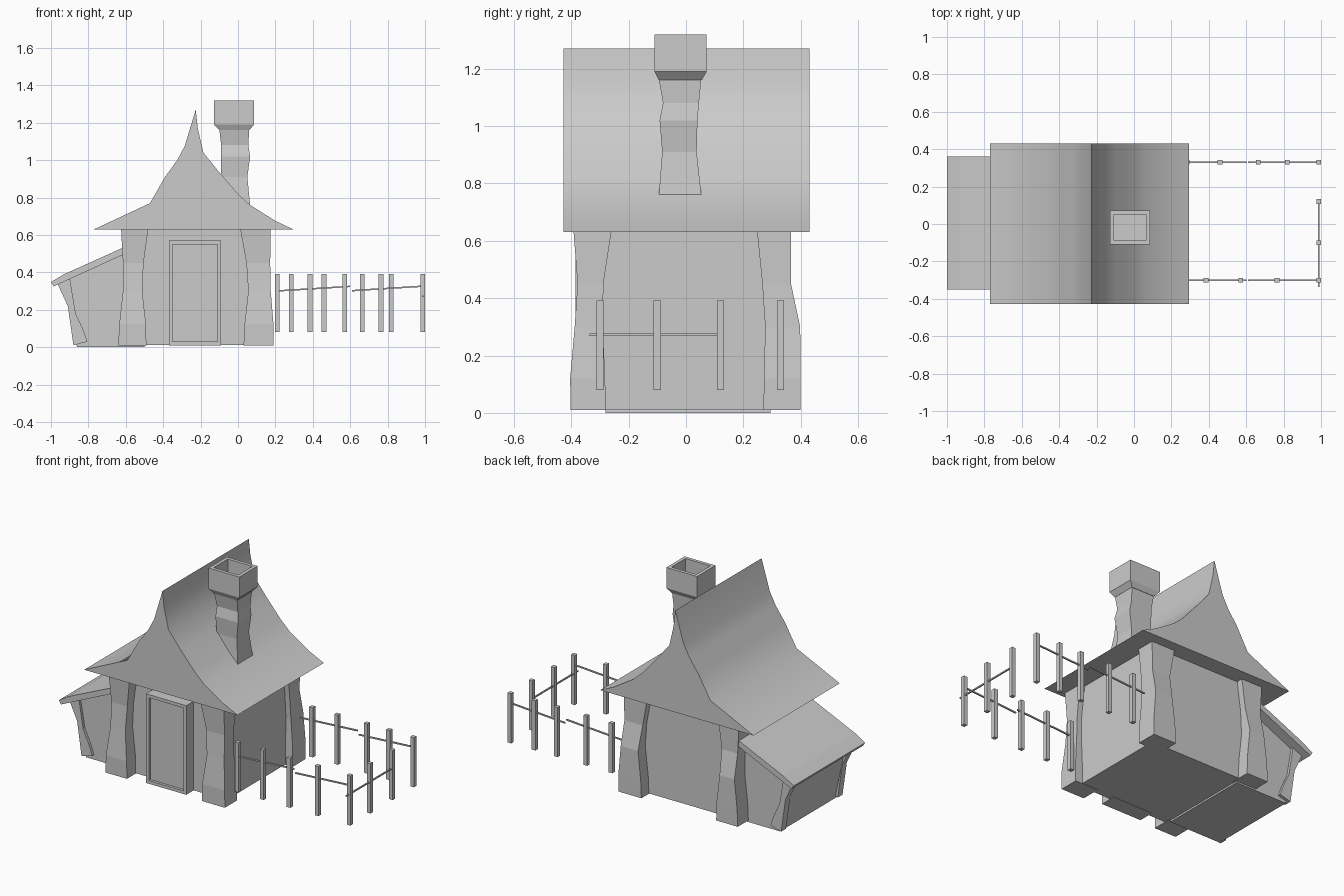
import bpy, bmesh
from mathutils import Vector

if "Cube" in bpy.data.objects:
    bpy.data.objects.remove(bpy.data.objects["Cube"])


def finish(bm, name):
    bmesh.ops.recalc_face_normals(bm, faces=bm.faces[:])
    me = bpy.data.meshes.new(name)
    bm.to_mesh(me)
    bm.free()
    ob = bpy.data.objects.new(name, me)
    bpy.context.collection.objects.link(ob)
    return ob


def smooth(ob, angle=0.65):
    bpy.ops.object.select_all(action='DESELECT')
    ob.select_set(True)
    bpy.context.view_layer.objects.active = ob
    bpy.ops.object.shade_smooth_by_angle(angle=angle)


def extrude_y(name, pts, y0, y1):
    """Extrude an xz outline along y."""
    bm = bmesh.new()
    f = bm.faces.new([bm.verts.new((x, y0, z)) for x, z in pts])
    g = bmesh.ops.extrude_face_region(bm, geom=[f])
    vs = [v for v in g['geom'] if isinstance(v, bmesh.types.BMVert)]
    bmesh.ops.translate(bm, verts=vs, vec=(0, y1 - y0, 0))
    return finish(bm, name)


def loft(name, rings, cup=None):
    """Stack rectangles (x0, x1, y0, y1, z); cup = (wall, depth) hollows the top."""
    bm = bmesh.new()
    loops = [[bm.verts.new(p) for p in ((a, c, z), (b, c, z), (b, d, z), (a, d, z))]
             for a, b, c, d, z in rings]
    bm.faces.new(loops[0])
    top = bm.faces.new(loops[-1])
    for lo, hi in zip(loops, loops[1:]):
        for i in range(4):
            j = (i + 1) % 4
            bm.faces.new((lo[i], lo[j], hi[j], hi[i]))
    if cup:
        bm.normal_update()
        bmesh.ops.inset_region(bm, faces=[top], thickness=cup[0])
        g = bmesh.ops.extrude_face_region(bm, geom=[top])
        vs = [v for v in g['geom'] if isinstance(v, bmesh.types.BMVert)]
        bmesh.ops.translate(bm, verts=vs, vec=(0, 0, -cup[1]))
        if top.is_valid:
            bmesh.ops.delete(bm, geom=[top], context='FACES_ONLY')
    return finish(bm, name)


def box(name, x0, x1, y0, y1, z0, z1):
    return loft(name, [(x0, x1, y0, y1, z0), (x0, x1, y0, y1, z1)])


def rail(name, a, b, t=0.004):
    """Thin square bar between two points."""
    a, b = Vector(a), Vector(b)
    d = b - a
    bm = bmesh.new()
    bmesh.ops.create_cube(bm, size=1)
    bmesh.ops.scale(bm, verts=bm.verts, vec=(2 * t, 2 * t, d.length))
    ob = finish(bm, name)
    ob.rotation_mode = 'QUATERNION'
    ob.rotation_quaternion = d.to_track_quat('Z', 'Y')
    ob.location = (a + b) / 2


# Curved witch-hat roof
roof = extrude_y("main_roof", [
    (-.77, .63), (-.47, .77), (-.39, .91), (-.325, 1.0), (-.285, 1.075),
    (-.226, 1.27), (-.215, 1.17), (-.185, 1.04), (-.1, .935), (.0, .82),
    (.065, .76), (.2, .675), (.295, .63)], -.427, .43)
smooth(roof)

# House walls
box("house_walls", -.57, .14, -.315, .325, .012, .632)

# Wobbly corner posts: (z, outer, inner) along each axis
RIGHT = [(.01, .19, .03), (.12, .19, .035), (.3, .175, .055), (.45, .172, .045), (.632, .175, .012)]
LEFT = [(.01, -.64, -.49), (.12, -.635, -.492), (.3, -.615, -.512), (.45, -.615, -.505), (.632, -.625, -.48)]
FRONT = [-.402, -.404, -.388, -.378, -.392], [-.28, -.282, -.29, -.288, -.26]
BACK = [.40, .40, .398, .366, .366], [.27, .272, .276, .266, .248]
for xn, xs in (("right", RIGHT), ("left", LEFT)):
    for yn, (yo, yi) in (("front", FRONT), ("back", BACK)):
        loft(f"{yn}_{xn}_post", [
            (min(o, i), max(o, i), min(p, q), max(p, q), z)
            for (z, o, i), p, q in zip(xs, yo, yi)])

# Door: frame block with a recessed panel
bm = bmesh.new()
bmesh.ops.create_cube(bm, size=1)
bmesh.ops.scale(bm, verts=bm.verts, vec=(.28, .10, .56))
bmesh.ops.translate(bm, verts=bm.verts, vec=(-.23, -.335, .29))
bm.normal_update()
face = min(bm.faces, key=lambda f: f.calc_center_median().y)
bmesh.ops.inset_region(bm, faces=[face], thickness=.028)
bmesh.ops.inset_region(bm, faces=[face], thickness=.001, depth=-.015)
finish(bm, "door")

# Chimney shaft and hollow flared cap
loft("chimney_shaft", [
    (-.095, .065, -.095, .054, .755), (-.09, .05, -.083, .037, .91),
    (-.092, .065, -.092, .04, 1.02), (-.09, .055, -.08, .045, 1.08),
    (-.1, .06, -.095, .053, 1.165)])
loft("chimney_cap", [
    (-.1, .06, -.095, .055, 1.16), (-.128, .086, -.11, .072, 1.19),
    (-.128, .086, -.11, .072, 1.32)], cup=(.03, .11))

# Lean-to shed: body, sloped roof, bent corner posts
extrude_y("shed_walls", [(-.86, 0), (-.5, 0), (-.56, .51), (-.6, .51), (-.935, .35)], -.28, .295)
extrude_y("shed_roof", [(-1, .348), (-.985, .325), (-.58, .51), (-.58, .548), (-.65, .516), (-.93, .39)],
          -.35, .36)
SHED_POST = [(-.88, .01), (-.805, .03), (-.83, .1), (-.868, .18), (-.9, .375), (-.968, .345), (-.91, .22)]
extrude_y("shed_front_post", SHED_POST, -.297, -.25)
extrude_y("shed_back_post", SHED_POST, .265, .312)

# Fence posts
FENCE = ([(x, -.30) for x in (.21, .385, .57, .765, .9875)]
         + [(x, .33) for x in (.285, .46, .665, .82, .9875)]
         + [(.9875, -.10), (.9875, .12)])
h = .0125
for i, (x, y) in enumerate(FENCE):
    box(f"fence_post_{i}", x - h, x + h, y - h, y + h, .08, .392)

# Fence rails
for n, y in (("front", -.30), ("back", .33)):
    rail(f"{n}_rail_inner", (.2, y, .3), (.6, y, .325))
    rail(f"{n}_rail_outer", (.61, y, .302), (.9875, y, .326))
rail("side_rail", (.9875, -.337, .272), (.9875, .12, .272))
